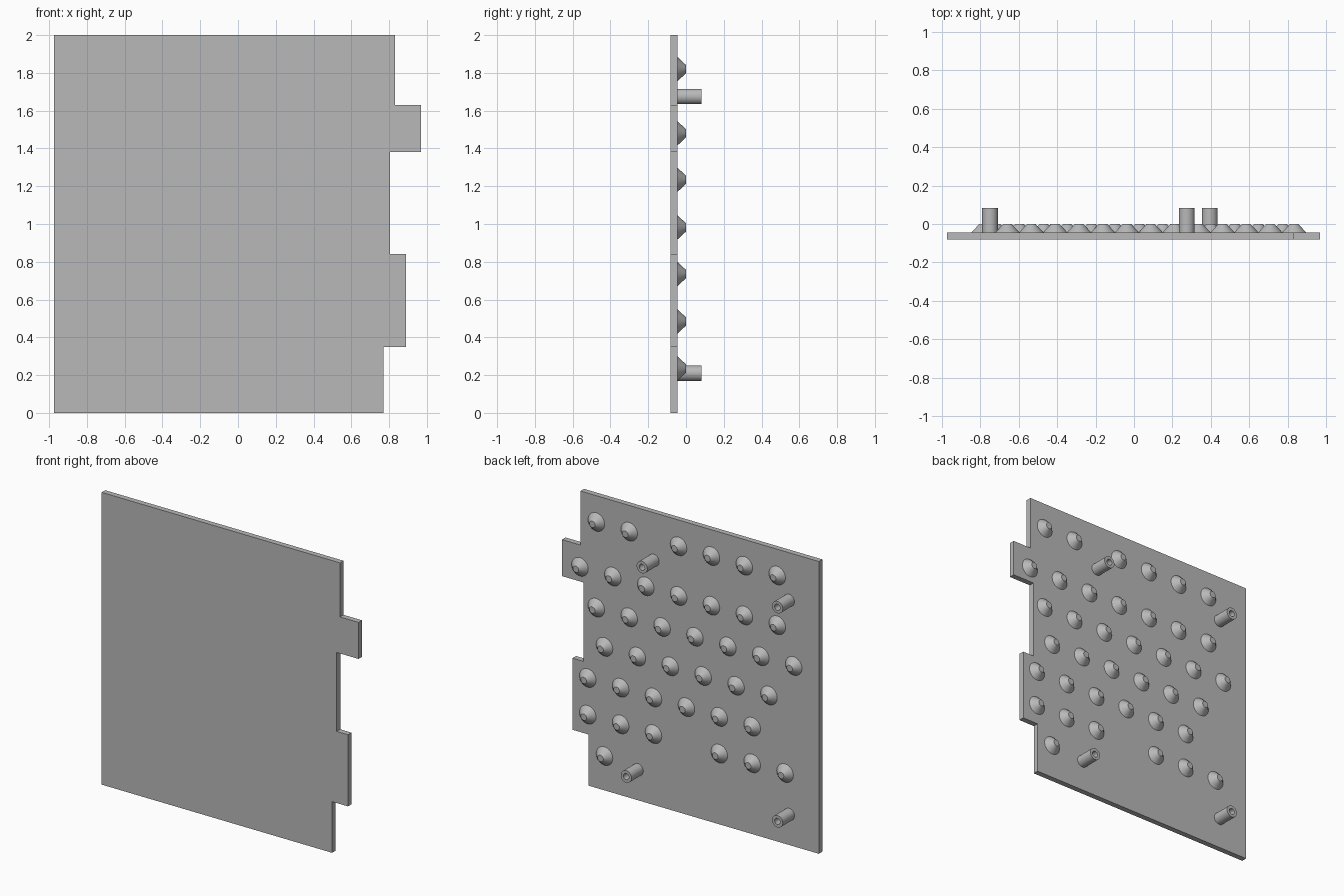
import bpy, bmesh, math
from mathutils import Vector

cube = bpy.data.objects.get("Cube")
if cube:
    bpy.data.objects.remove(cube, do_unlink=True)

FRONT, BACK = -0.082, -0.044   # faces of the plate
POST_END = 0.083

grey = bpy.data.materials.new("plain grey")
grey.use_nodes = True
colour = (0.48, 0.48, 0.48, 1)
grey.diffuse_color = colour
grey.node_tree.nodes["Principled BSDF"].inputs["Base Color"].default_value = colour


def finish(bm, name):
    bmesh.ops.recalc_face_normals(bm, faces=bm.faces)
    mesh = bpy.data.meshes.new(name)
    bm.to_mesh(mesh)
    bm.free()
    mesh.materials.append(grey)
    return mesh


def place(mesh, name, x=0, z=0):
    obj = bpy.data.objects.new(name, mesh)
    obj.location = (x, 0, z)
    bpy.context.collection.objects.link(obj)


def lathe(name, profile, steps=32):
    """Turn a (radius, y) profile around the y axis."""
    bm = bmesh.new()
    verts = [bm.verts.new((r, y, 0)) for r, y in profile]
    edges = [bm.edges.new(pair) for pair in zip(verts, verts[1:])]
    bmesh.ops.spin(bm, geom=verts + edges, cent=(0, 0, 0), axis=(0, 1, 0),
                   angle=math.tau, steps=steps)
    bmesh.ops.remove_doubles(bm, verts=bm.verts, dist=0.0001)
    mesh = finish(bm, name)
    mesh.shade_smooth()
    mesh.set_sharp_from_angle(angle=math.radians(30))
    return mesh


# Plate with stepped tabs down its left edge
steps = [(0.77, 0, 0.35), (0.89, 0.35, 0.84), (0.805, 0.84, 1.38),
         (0.97, 1.38, 1.63), (0.83, 1.63, 2)]
outline = [(-0.975, 2), (-0.975, 0)]
for x, low, high in steps:
    outline += [(x, low), (x, high)]
bm = bmesh.new()
face = bm.faces.new([bm.verts.new((x, FRONT, z)) for x, z in outline])
extruded = bmesh.ops.extrude_face_region(bm, geom=[face])["geom"]
bmesh.ops.translate(bm, vec=Vector((0, BACK - FRONT, 0)),
                    verts=[v for v in extruded if isinstance(v, bmesh.types.BMVert)])
place(finish(bm, "plate"), "plate")

# Rows of conical studs: height, x of the first, and which slots are filled
stud = lathe("stud", [(0.063, BACK), (0.022, 0), (0, 0)])
PITCH = 0.249
rows = [(1.82, 0.71, (0, 1, 2.5, 3.5, 4.5, 5.5)),
        (1.48, 0.834, range(7)),
        (1.234, 0.71, range(7)),
        (0.982, 0.648, range(6)),
        (0.735, 0.775, range(6)),
        (0.484, 0.775, (0, 1, 2, 4, 5, 6)),
        (0.235, 0.648, (0,))]
for z, start, slots in rows:
    for slot in slots:
        place(stud, "stud", start - slot * PITCH, z)

# Hollow mounting posts
post = lathe("post", [(0.041, BACK), (0.041, POST_END), (0.021, POST_END),
                      (0.021, BACK + 0.001), (0, BACK + 0.001)])
for x, z in [(-0.75, 1.675), (0.275, 1.675), (-0.75, 0.21), (0.395, 0.21)]:
    place(post, "post", x, z)
